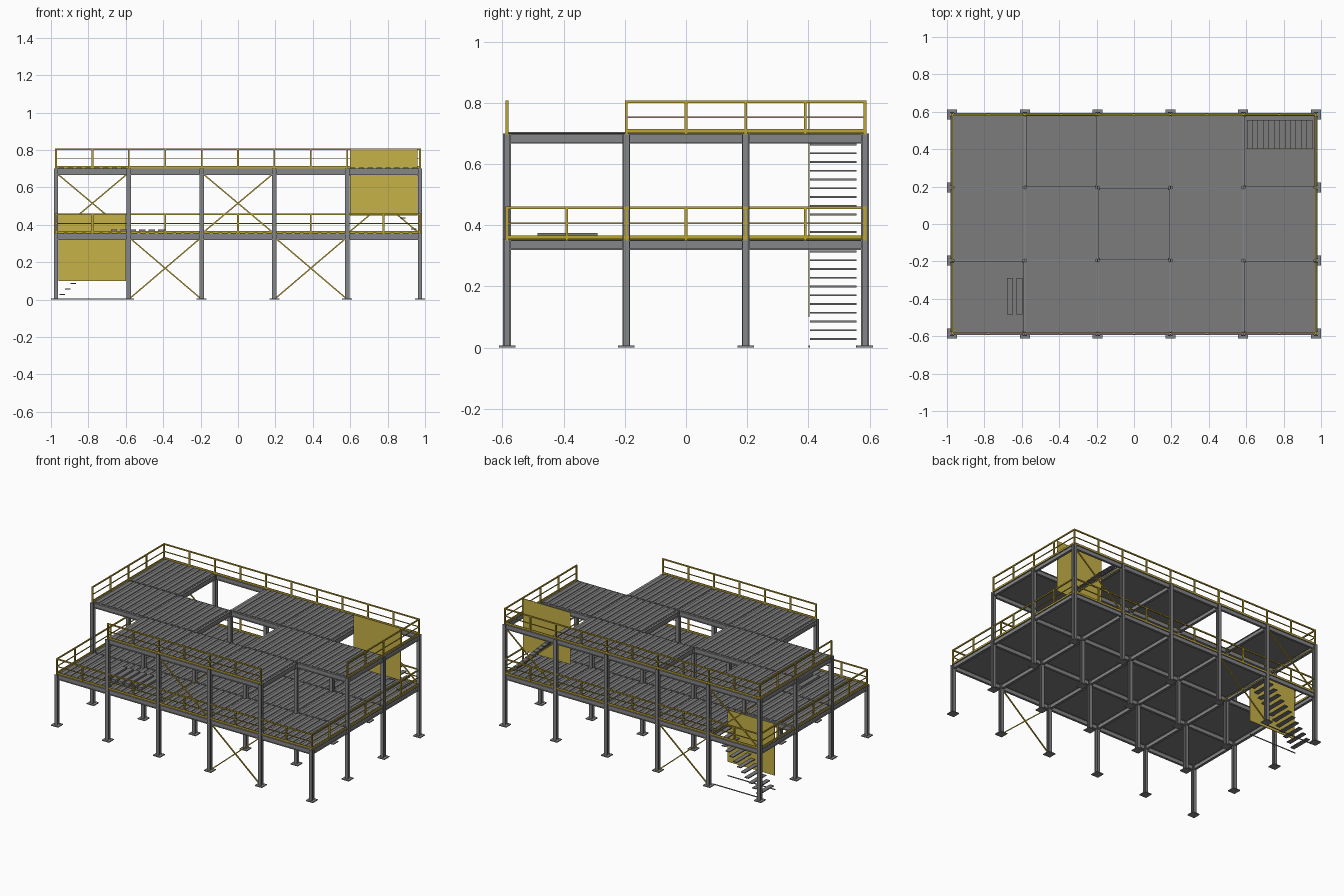
import bpy, bmesh
from mathutils import Vector, Matrix

if "Cube" in bpy.data.objects:
    bpy.data.objects.remove(bpy.data.objects["Cube"], do_unlink=True)


def material(name, rgb):
    m = bpy.data.materials.new(name)
    m.use_nodes = True
    m.diffuse_color = (*rgb, 1)
    m.node_tree.nodes["Principled BSDF"].inputs["Base Color"].default_value = (*rgb, 1)
    return m


STEEL = material("steel grey", (0.235, 0.237, 0.247))
DECK = material("deck grey", (0.2, 0.2, 0.202))
PANEL = material("panel yellow", (0.57, 0.445, 0.066))
RAIL = material("rail golden yellow", (0.53, 0.38, 0.03))

# Grid of columns and levels
XS = [-0.973 + 0.3892 * i for i in range(6)]
YS = [-0.585 + 0.39 * j for j in range(4)]
LEVELS = (0.353, 0.70)
CELLS = {(i, j) for i in range(5) for j in range(3)}
FRAMES = (CELLS, CELLS - {(0, 0), (4, 0)})
HOLES = ({(0, 2)}, {(1, 2), (2, 1), (4, 2)})


def finish(name, bm, mat):
    bmesh.ops.recalc_face_normals(bm, faces=bm.faces)
    mesh = bpy.data.meshes.new(name)
    bm.to_mesh(mesh)
    bm.free()
    mesh.materials.append(mat)
    ob = bpy.data.objects.new(name, mesh)
    bpy.context.collection.objects.link(ob)


def box(bm, x0, x1, y0, y1, z0, z1):
    mat = Matrix.Translation(((x0 + x1) / 2, (y0 + y1) / 2, (z0 + z1) / 2))
    mat = mat @ Matrix.Diagonal((x1 - x0, y1 - y0, z1 - z0, 1))
    bmesh.ops.create_cube(bm, size=1, matrix=mat)


def bar(bm, a, b, w, h):
    """Rectangular bar between two points."""
    a, b = Vector(a), Vector(b)
    d = b - a
    rot = d.to_track_quat('X', 'Z').to_matrix().to_4x4()
    mat = Matrix.Translation((a + b) / 2) @ rot @ Matrix.Diagonal((d.length, w, h, 1))
    bmesh.ops.create_cube(bm, size=1, matrix=mat)


def i_beam(bm, a, b, w, h, t):
    """Level beam: two flanges and a web."""
    off = Vector((0, 0, (h - t) / 2))
    for o, sw, sh in ((off, w, t), (-off, w, t), (Vector(), t, h - 2 * t)):
        bar(bm, Vector(a) + o, Vector(b) + o, sw, sh)


def i_column(bm, x, y, z0, z1, w, h, t):
    """Upright with flanges to front and back."""
    off = (h - t) / 2
    for o, sx, sy in ((off, w, t), (-off, w, t), (0, t, h - 2 * t)):
        box(bm, x - sx / 2, x + sx / 2, y + o - sy / 2, y + o + sy / 2, z0, z1)


def touches(cells, i, j):
    return any((i - a, j - b) in cells for a in (0, 1) for b in (0, 1))


# Columns and base plates
cols, plates = bmesh.new(), bmesh.new()
for i, x in enumerate(XS):
    for j, y in enumerate(YS):
        top = LEVELS[1] if touches(FRAMES[1], i, j) else LEVELS[0]
        i_column(cols, x, y, 0.004, top, 0.023, 0.025, 0.004)
        box(plates, x - 0.027, x + 0.027, y - 0.027, y + 0.027, 0, 0.006)
finish("columns", cols, STEEL)
finish("base_plates", plates, STEEL)


# Floor beams
def add_beams(name, cells, z):
    bm = bmesh.new()
    zc = z - 0.017
    for i in range(6):
        for j in range(4):
            if i < 5 and {(i, j), (i, j - 1)} & cells:
                i_beam(bm, (XS[i] + 0.01, YS[j], zc), (XS[i + 1] - 0.01, YS[j], zc), 0.016, 0.033, 0.004)
            if j < 3 and {(i, j), (i - 1, j)} & cells:
                i_beam(bm, (XS[i], YS[j] + 0.012, zc), (XS[i], YS[j + 1] - 0.012, zc), 0.016, 0.033, 0.004)
    finish(name, bm, STEEL)


# Floor panels with low square ribs running front to back, a gap round each bay
def add_deck(name, cells, z, ribs=8):
    bm = bmesh.new()
    for i, j in sorted(cells):
        x0, x1 = XS[i] + 0.005, XS[i + 1] - 0.005
        y0, y1 = YS[j] + 0.005, YS[j + 1] - 0.005
        p = (x1 - x0) / ribs
        prof = [(x0, z - 0.003), (x0, z + 0.001)]
        for k in range(ribs):
            for f, h in ((0.2, 0.001), (0.2, 0.005), (0.8, 0.005), (0.8, 0.001)):
                prof.append((x0 + p * (k + f), z + h))
        prof += [(x1, z + 0.001), (x1, z - 0.003)]
        face = bm.faces.new([bm.verts.new((x, y0, h)) for x, h in prof])
        geo = bmesh.ops.extrude_face_region(bm, geom=[face])["geom"]
        bmesh.ops.translate(bm, vec=(0, y1 - y0, 0), verts=[g for g in geo if isinstance(g, bmesh.types.BMVert)])
    finish(name, bm, DECK)


for level, z, frame, holes in zip(("lower", "upper"), LEVELS, FRAMES, HOLES):
    add_beams(level + "_beams", frame, z)
    add_deck(level + "_deck", frame - holes, z)


# Guard rails: posts each half bay, two rails and a toe board
def add_railing(name, runs, z):
    bm = bmesh.new()
    for a, b, bays in runs:
        a, b = Vector((*a, z)), Vector((*b, z))
        n = bays * 2
        for k in range(n + 1):
            p = a.lerp(b, k / n)
            box(bm, p.x - 0.0045, p.x + 0.0045, p.y - 0.0045, p.y + 0.0045, z - 0.003, z + 0.108)
        for h, w, t in ((0.104, 0.008, 0.008), (0.053, 0.005, 0.005), (0.008, 0.005, 0.012)):
            o = Vector((0, 0, h))
            bar(bm, a + o, b + o, w, t)
    finish(name, bm, RAIL)


L, R, F, B = XS[0], XS[5], YS[0], YS[3]
add_railing("lower_railing", [((L, F), (R, F), 5), ((L, B), (R, B), 5),
                              ((L, F), (L, B), 3), ((R, F), (R, B), 3)], LEVELS[0])
add_railing("upper_railing", [((XS[1], F), (XS[4], F), 3), ((L, B), (R, B), 5),
                              ((L, YS[1]), (L, B), 2), ((R, YS[1]), (R, B), 2)], LEVELS[1])

# Cross braces: bay, side and height range
bm = bmesh.new()
LOW, HIGH = (0.01, 0.325), (0.36, 0.67)
for i, y, (z0, z1) in ((3, F, LOW), (1, B, LOW), (2, F, HIGH), (0, B, HIGH), (4, B, HIGH)):
    for za, zb in ((z0, z1), (z1, z0)):
        bar(bm, (XS[i] + 0.01, y, za), (XS[i + 1] - 0.01, y, zb), 0.007, 0.007)
finish("cross_braces", bm, RAIL)

# Stairs: floating treads with a solid side guard
for name, side, base in (("lower", -1, 0.0), ("upper", 1, 0.35)):
    treads, guard = bmesh.new(), bmesh.new()
    for k in range(12):
        xc = side * (0.94 - 0.0292 * k)
        z = base + 0.028 + 0.0286 * k
        box(treads, xc - 0.015, xc + 0.015, 0.405, 0.557, z - 0.003, z + 0.003)
    xa, xb = sorted((side * 0.6, side * 0.96))
    box(guard, xa, xb, 0.4, 0.404, base + 0.1, base + 0.458)
    finish(name + "_stair_treads", treads, DECK)
    finish(name + "_stair_guard", guard, PANEL)

# Floor bars under the lower stair
bm = bmesh.new()
for y in (0.403, 0.557):
    bar(bm, (-0.965, y, 0.004), (-0.6, y, 0.004), 0.004, 0.006)
finish("stair_floor_bars", bm, STEEL)

# Row of loose slats on the lower deck
bm = bmesh.new()
for k in range(6):
    x = -0.68 + 0.0505 * k
    box(bm, x, x + 0.034, -0.485, -0.29, 0.359, 0.375)
finish("deck_slats", bm, DECK)
